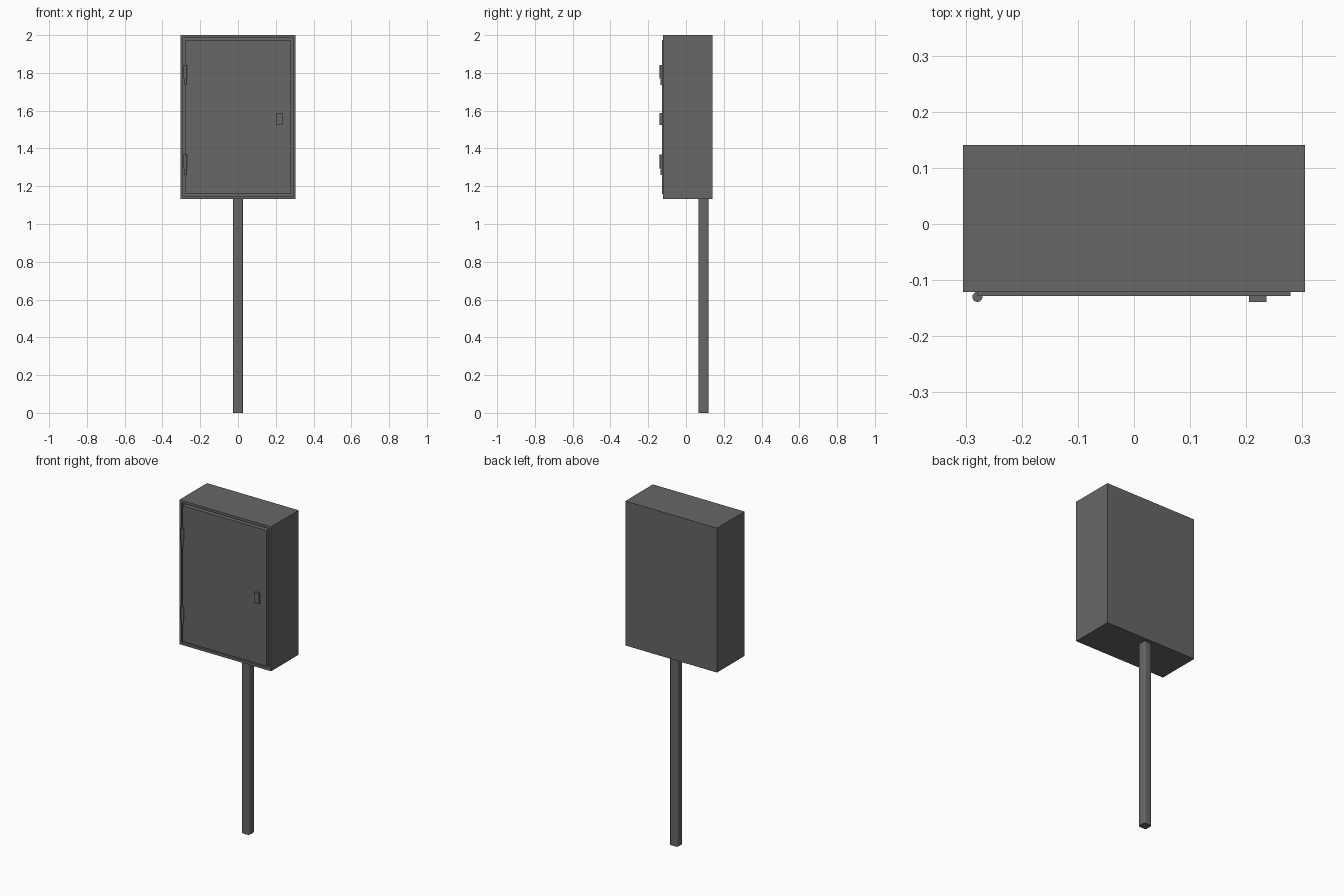
import bpy, bmesh
from mathutils import Vector

if "Cube" in bpy.data.objects:
    bpy.data.objects.remove(bpy.data.objects["Cube"])

dark = bpy.data.materials.new("dark_grey_paint")
dark.diffuse_color = (.135, .135, .138, 1)
dark.use_nodes = True
dark.node_tree.nodes["Principled BSDF"].inputs["Base Color"].default_value = dark.diffuse_color


def box_bm(x0, x1, y0, y1, z0, z1):
    bm = bmesh.new()
    bmesh.ops.create_cube(bm, size=1)
    for v in bm.verts:
        v.co = Vector((x0 + (v.co.x + .5) * (x1 - x0),
                       y0 + (v.co.y + .5) * (y1 - y0),
                       z0 + (v.co.z + .5) * (z1 - z0)))
    bm.normal_update()
    return bm


def finish(bm, name):
    bm.normal_update()
    me = bpy.data.meshes.new(name)
    bm.to_mesh(me)
    bm.free()
    me.materials.append(dark)
    ob = bpy.data.objects.new(name, me)
    bpy.context.collection.objects.link(ob)
    return ob


def smooth(ob):
    bpy.ops.object.select_all(action='DESELECT')
    bpy.context.view_layer.objects.active = ob
    ob.select_set(True)
    bpy.ops.object.shade_smooth_by_angle()


def cylinder(name, x, y, z0, z1, r, sides=16):
    bpy.ops.mesh.primitive_cylinder_add(vertices=sides, radius=r, depth=z1 - z0,
                                        location=(x, y, (z0 + z1) / 2))
    ob = bpy.context.object
    ob.name = name
    ob.data.materials.append(dark)
    smooth(ob)


# Cabinet body: front face inset to a frame and sunk behind the door
bm = box_bm(-.305, .305, -.121, .141, 1.132, 2.0)
front = min(bm.faces, key=lambda f: f.calc_center_median().y)
bmesh.ops.inset_region(bm, faces=[front], thickness=.021)
ext = bmesh.ops.extrude_discrete_faces(bm, faces=[front])["faces"][0]
for v in ext.verts:
    v.co.y += .02
finish(bm, "cabinet_body")

# Door panel with a narrow gap all round
finish(box_bm(-.279, .279, -.128, -.101, 1.158, 1.974), "door")

# Handle
finish(box_bm(.205, .236, -.139, -.126, 1.524, 1.588), "handle")

# Hinges: a thin pin knuckle below a thicker one
for i, z in enumerate((1.26, 1.735)):
    cylinder(f"hinge_lower_knuckle_{i}", -.279, -.129, z, z + .034, .007)
    cylinder(f"hinge_upper_knuckle_{i}", -.279, -.130, z + .034, z + .108, .009)

# Square tube post with rounded corners
bm = box_bm(-.026, .026, .067, .119, 0, 1.134)
upright = [e for e in bm.edges if abs(e.verts[0].co.z - e.verts[1].co.z) > .5]
bmesh.ops.bevel(bm, geom=upright, offset=.009, segments=5, profile=.5, affect='EDGES')
smooth(finish(bm, "post"))
